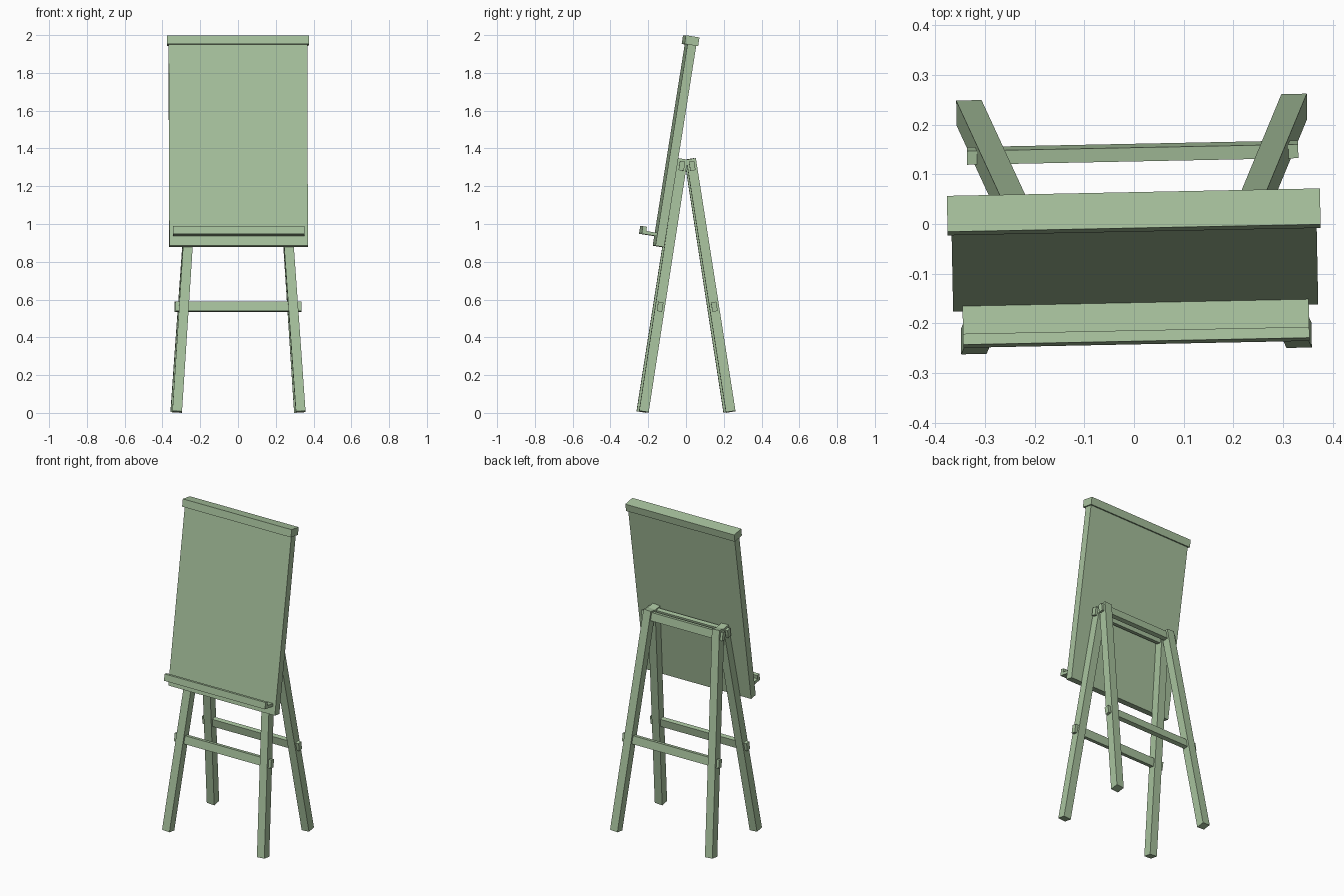
import bpy
import math
from mathutils import Matrix, Vector

if "Cube" in bpy.data.objects:
    bpy.data.objects.remove(bpy.data.objects["Cube"])

YAW = Matrix.Rotation(0.02, 4, 'Z')      # whole easel is turned slightly
LEAN = math.atan(0.159)                  # lean of legs and board

green = bpy.data.materials.new("sage_green")
green.diffuse_color = (0.39, 0.54, 0.34, 1)
green.use_nodes = True
green.node_tree.nodes["Principled BSDF"].inputs["Base Color"].default_value = green.diffuse_color


def box(name, lo, hi, frame):
    """Box with the given local bounds, placed by a frame matrix."""
    lo, hi = Vector(lo), Vector(hi)
    bpy.ops.mesh.primitive_cube_add(size=1)
    ob = bpy.context.object
    ob.name = ob.data.name = name
    ob.data.transform(Matrix.Translation((lo + hi) / 2) @ Matrix.Diagonal((*(hi - lo), 1)))
    ob.matrix_world = YAW @ frame
    ob.data.materials.append(green)
    return ob


def leg(name, foot, top, size):
    """Square bar from foot to top, kept square to the x axis."""
    foot, top = Vector(foot), Vector(top)
    z = (top - foot).normalized()
    y = z.cross(Vector((1, 0, 0))).normalized()
    x = y.cross(z)
    frame = Matrix.Translation(foot) @ Matrix((x, y, z)).transposed().to_4x4()
    h = size / 2
    box(name, (-h, -h, 0), (h, h, (top - foot).length), frame)


# Leg pairs with their lower and upper rails
for label, s in (("front", -1), ("back", 1)):
    for side, m in (("left", -1), ("right", 1)):
        leg(f"{label}_leg_{side}", (m * 0.327, s * 0.23, 0.006),
            (m * 0.236, s * 0.022, 1.343), 0.051)
    for level, z, half in (("lower", 0.562, 0.333), ("upper", 1.308, 0.28)):
        y = s * (0.23 - 0.1556 * (z - 0.006))
        frame = Matrix.Translation((0, y, z)) @ Matrix.Rotation(s * LEAN, 4, 'X')
        box(f"{label}_{level}_rail", (-half, -0.014, -0.025), (half, 0.014, 0.025), frame)

# Board assembly, in a frame leaning with the front legs
board = Matrix.Translation((0, -0.169, 0.885)) @ Matrix.Rotation(-LEAN, 4, 'X')
box("board", (-0.367, 0, 0), (0.367, 0.047, 1.082), board)
box("top_cap", (-0.375, -0.016, 1.079), (0.375, 0.057, 1.1255), board)
box("tray_shelf", (-0.348, -0.062, 0.051), (0.348, 0.002, 0.069), board)
box("tray_lip", (-0.348, -0.082, 0.051), (0.348, -0.06, 0.092), board)
